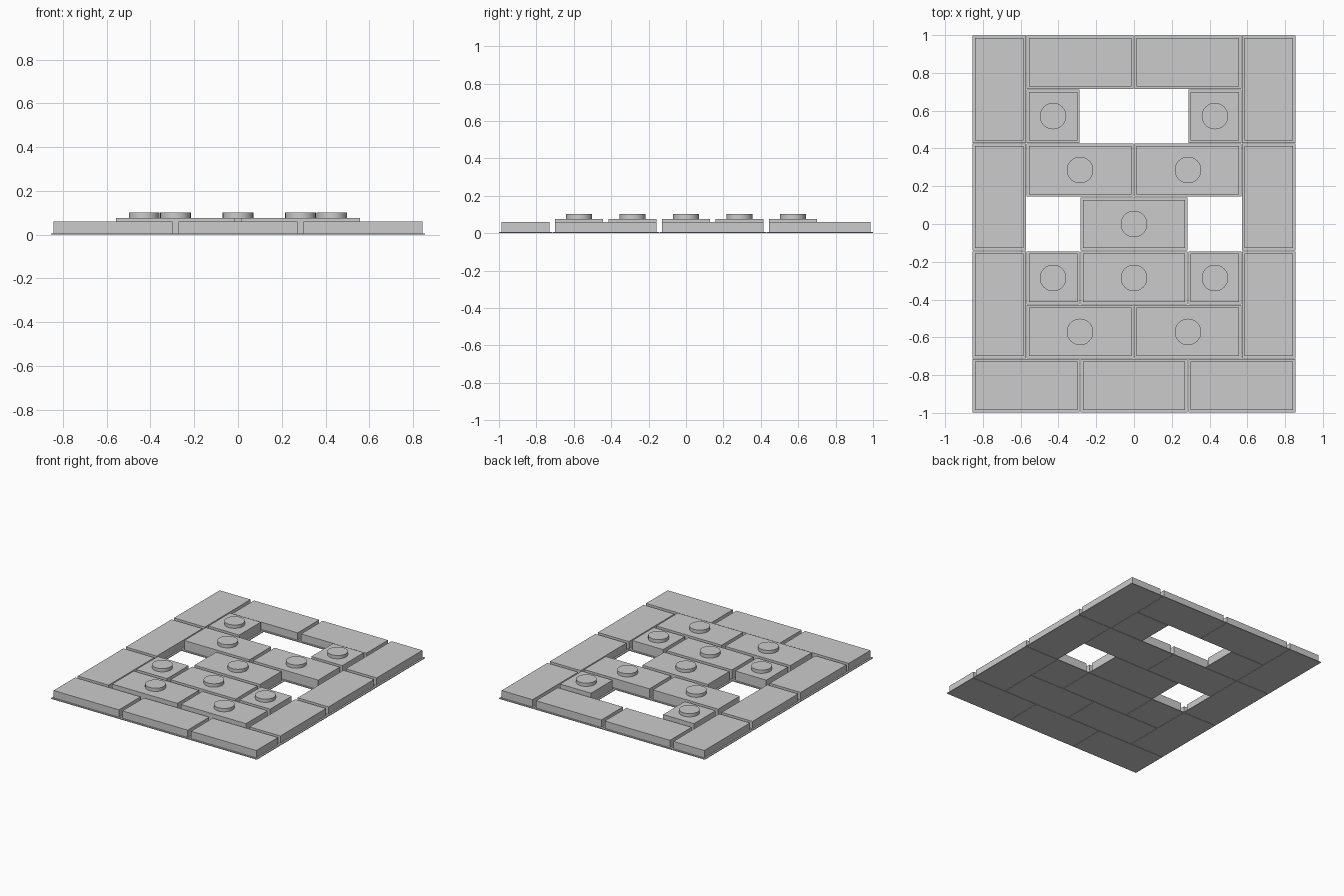
import bpy
import bmesh
from mathutils import Matrix

if "Cube" in bpy.data.objects:
    bpy.data.objects.remove(bpy.data.objects["Cube"])

U = 2 / 7            # grid cell
GAP = 0.0015         # half gap between flanges
INSET = 0.0145       # body inset from the cell edge
FLANGE_TOP, BORDER_TOP, INNER_TOP, STUD_TOP = 0.006, 0.061, 0.077, 0.102


def tile(name, cx, cy, nx, ny, stud=False):
    """Thin flange stepping up into a block, optionally with a round stud."""
    top = INNER_TOP if stud else BORDER_TOP
    w, h = nx * U / 2, ny * U / 2
    bm = bmesh.new()
    # Stepped profile: flange bottom, flange top, body foot, body top
    rings = []
    for inset, z in ((GAP, 0), (GAP, FLANGE_TOP), (INSET, FLANGE_TOP), (INSET, top)):
        a, b = w - inset, h - inset
        rings.append([bm.verts.new((sx * a, sy * b, z))
                      for sx, sy in ((-1, -1), (1, -1), (1, 1), (-1, 1))])
    for lo, hi in zip(rings, rings[1:]):
        for i in range(4):
            j = (i + 1) % 4
            bm.faces.new((lo[i], lo[j], hi[j], hi[i]))
    bm.faces.new(rings[0][::-1])
    bm.faces.new(rings[-1])
    # Stud
    if stud:
        bmesh.ops.create_cone(bm, cap_ends=True, segments=32, radius1=0.07, radius2=0.07,
                              depth=STUD_TOP - top,
                              matrix=Matrix.Translation((0, 0, (STUD_TOP + top) / 2)))
        for f in bm.faces:
            f.smooth = abs(f.normal.z) < 0.5 and f.calc_center_median().z > top
        for e in bm.edges:
            e.smooth = all(f.smooth for f in e.link_faces)
    mesh = bpy.data.meshes.new(name)
    bm.to_mesh(mesh)
    bm.free()
    ob = bpy.data.objects.new(name, mesh)
    ob.location = (cx * U, cy * U, 0)
    bpy.context.collection.objects.link(ob)


# Smooth border: side columns, back row, front row
for s in (-1, 1):
    for y in (2.5, 0.5, -1.5):
        tile("side_border_tile", s * 2.5, y, 1, 2)
    tile("back_border_tile", s, 3, 2, 1)
for x in (-2, 0, 2):
    tile("front_border_tile", x, -3, 2, 1)

# Raised studded tiles, mirrored left and right
for s in (-1, 1):
    for y in (2, -1):
        tile("small_stud_tile", s * 1.5, y, 1, 1, True)
    for y in (1, -2):
        tile("wide_stud_tile", s, y, 2, 1, True)
for y in (0, -1):
    tile("centre_stud_tile", 0, y, 2, 1, True)
